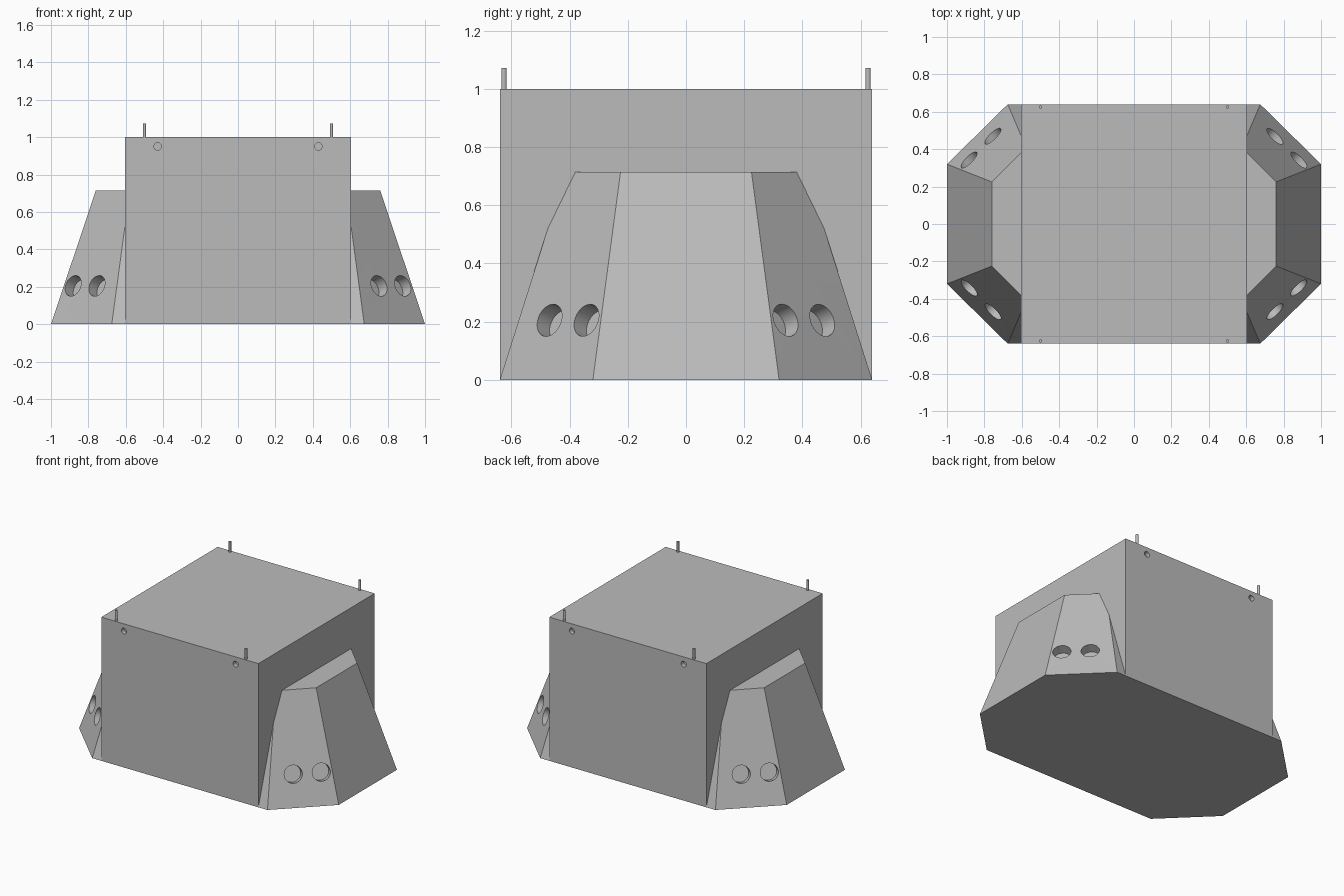
import bpy, bmesh, math
from mathutils import Vector

if "Cube" in bpy.data.objects:
    bpy.data.objects.remove(bpy.data.objects["Cube"])

grey = bpy.data.materials.new("neutral grey")
grey.diffuse_color = (0.5, 0.5, 0.5, 1)
grey.use_nodes = True
grey.node_tree.nodes["Principled BSDF"].inputs["Base Color"].default_value = grey.diffuse_color

BX, BY, BZ = 0.605, 0.64, 1.0      # body half width, half depth, height


def hull(name, pts):
    """Convex solid through the given corner points."""
    bm = bmesh.new()
    for p in pts:
        bm.verts.new(p)
    bmesh.ops.convex_hull(bm, input=bm.verts)
    bmesh.ops.dissolve_limit(bm, angle_limit=math.radians(1.5), verts=bm.verts, edges=bm.edges)
    bmesh.ops.recalc_face_normals(bm, faces=bm.faces)
    me = bpy.data.meshes.new(name)
    bm.to_mesh(me)
    bm.free()
    ob = bpy.data.objects.new(name, me)
    bpy.context.collection.objects.link(ob)
    me.materials.append(grey)
    return ob


def cylinder(name, centre, axis, radius, length, sides=32):
    bpy.ops.mesh.primitive_cylinder_add(vertices=sides, radius=radius, depth=length, location=centre)
    ob = bpy.context.object
    ob.name = name
    ob.rotation_euler = Vector(axis).to_track_quat('Z', 'Y').to_euler()
    ob.data.materials.append(grey)
    return ob


def drill(target, centre, normal, radius, depth):
    """Cut a flat-bottomed round hole into the surface at centre."""
    cutter = cylinder("hole_cutter", centre, normal, radius, depth * 2)
    cutter.hide_render = True
    mod = target.modifiers.new("hole", 'BOOLEAN')
    mod.operation, mod.solver, mod.object = 'DIFFERENCE', 'EXACT', cutter
    bpy.context.view_layer.objects.active = target
    bpy.ops.object.modifier_apply(modifier=mod.name)
    bpy.data.objects.remove(cutter)


def shade(ob):
    bpy.ops.object.select_all(action='DESELECT')
    ob.select_set(True)
    bpy.context.view_layer.objects.active = ob
    bpy.ops.object.shade_smooth_by_angle(angle=math.radians(15))


# Main box with two small holes near the top of the front and back
body = hull("body", [(x, y, z) for x in (-BX, BX) for y in (-BY, BY) for z in (0, BZ)])
for sy in (-1, 1):
    for x in (-0.43, 0.43):
        drill(body, (x, sy * BY, 0.95), (0, sy, 0), 0.02, 0.03)
shade(body)

# Tapered side buttresses with a pair of round holes on each corner face
for sx, side in ((-1, "left"), (1, "right")):
    half = [(BX, BY, 0), (0.675, BY, 0), (1, 0.32, 0),
            (0.76, 0.225, 0.715), (BX, 0.38, 0.715), (BX, 0.475, 0.52)]
    flare = hull(side + "_buttress", [(sx * x, sy * y, z) for x, y, z in half for sy in (-1, 1)])
    for sy in (-1, 1):
        normal = Vector((sx * 0.671, sy * 0.671, 0.315))
        for x, y in ((0.882, 0.343), (0.755, 0.47)):
            drill(flare, (sx * x, sy * y, 0.205), normal, 0.058, 0.065)
    shade(flare)

# Thin locating pins on the top corners
for sx in (-1, 1):
    for sy in (-1, 1):
        shade(cylinder("top_pin", (sx * 0.5, sy * 0.626, BZ + 0.035), (0, 0, 1), 0.009, 0.074, 16))
